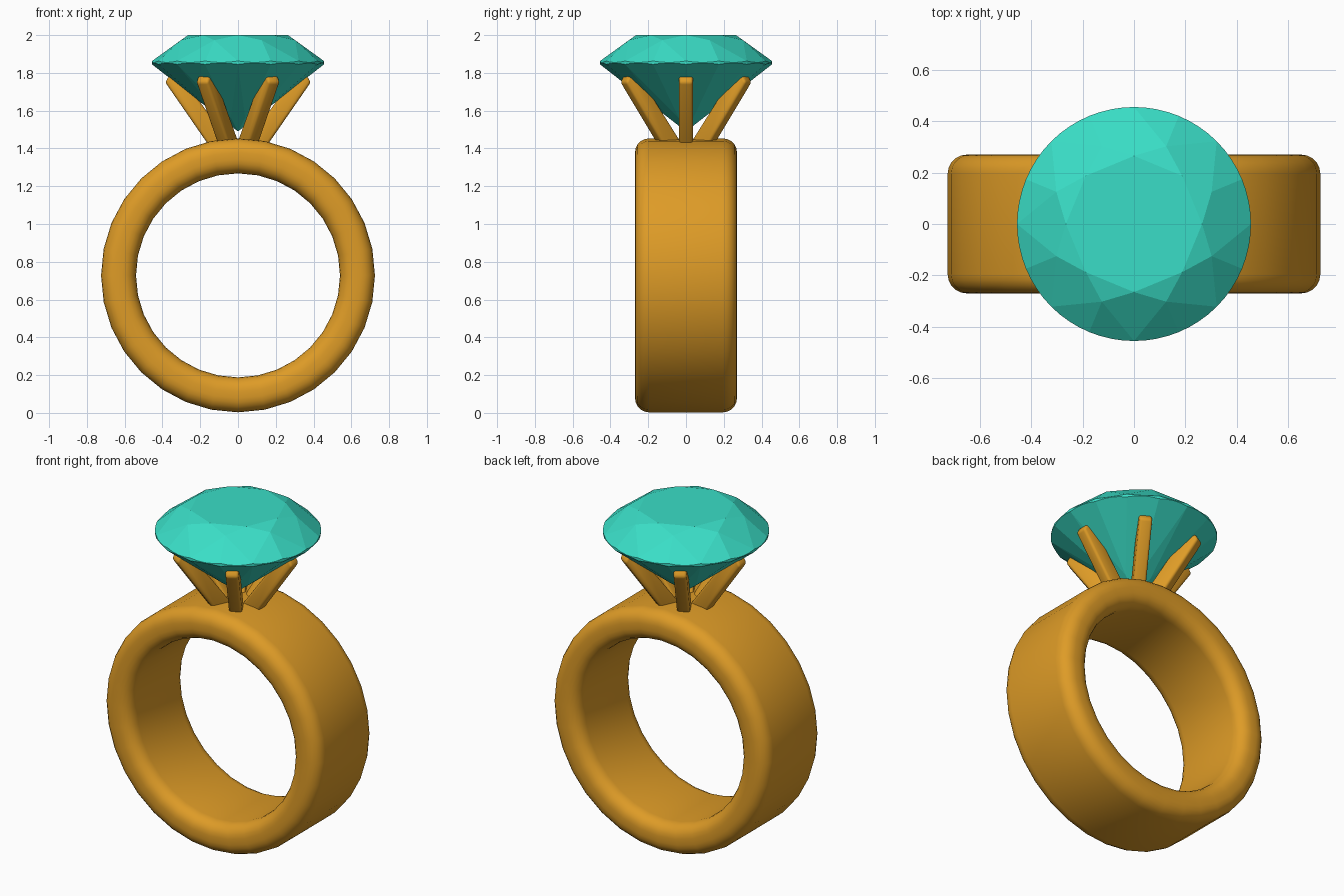
import bpy, bmesh, math
from mathutils import Vector, Matrix

cube = bpy.data.objects.get("Cube")
if cube:
    bpy.data.objects.remove(cube, do_unlink=True)


def material(name, color):
    m = bpy.data.materials.new(name)
    m.use_nodes = True
    m.diffuse_color = color
    m.node_tree.nodes["Principled BSDF"].inputs["Base Color"].default_value = color
    return m


gold = material("gold", (0.73, 0.33, 0.02, 1))
teal = material("teal gem", (0.042, 0.73, 0.57, 1))


def finish(bm, name, mat, smooth):
    bmesh.ops.recalc_face_normals(bm, faces=bm.faces[:])
    mesh = bpy.data.meshes.new(name)
    bm.to_mesh(mesh)
    bm.free()
    mesh.materials.append(mat)
    obj = bpy.data.objects.new(name, mesh)
    bpy.context.collection.objects.link(obj)
    if smooth:
        bpy.ops.object.select_all(action='DESELECT')
        obj.select_set(True)
        bpy.context.view_layer.objects.active = obj
        bpy.ops.object.shade_smooth_by_angle(angle=math.radians(40))
    return obj


def polar(radius, degrees, z):
    a = math.radians(degrees)
    return Vector((radius * math.cos(a), radius * math.sin(a), z))


# Band: rounded rectangle spun around the finger axis
OUTER, INNER, HALF, ROUND = 0.725, 0.54, 0.27, 0.075
STEPS = 32
bm = bmesh.new()
profile = []
corners = [(HALF, OUTER, 0), (-HALF, OUTER, 90), (-HALF, INNER, 180), (HALF, INNER, 270)]
for y, r, start in corners:
    cy = y - math.copysign(ROUND, y)
    cr = r - ROUND if r == OUTER else r + ROUND
    for i in range(6):
        a = math.radians(start + i * 18)
        profile.append(bm.verts.new((0, cy + ROUND * math.cos(a), cr + ROUND * math.sin(a))))
edges = [bm.edges.new((profile[i - 1], profile[i])) for i in range(len(profile))]
bmesh.ops.spin(bm, geom=profile + edges, axis=(0, 1, 0), cent=(0, 0, 0),
               angle=math.tau, steps=STEPS, use_merge=True)
bmesh.ops.remove_doubles(bm, verts=bm.verts[:], dist=0.0005)
bmesh.ops.translate(bm, verts=bm.verts[:], vec=(0, 0, OUTER + 0.003))
finish(bm, "band", gold, True)

# Gem: a round blank cut by the facet planes of a brilliant
TOP, CULET, GIRDLE = 2.0, 1.49, 0.455
HIGH, LOW, TABLE = 1.863, 1.845, 0.265
bm = bmesh.new()
bmesh.ops.create_cone(bm, cap_ends=True, segments=64, radius1=GIRDLE, radius2=GIRDLE,
                      depth=TOP - 1.4, matrix=Matrix.Translation((0, 0, (TOP + 1.4) / 2)))


def cut(p, q, r):
    """Slice the blank along the plane of three points and cap the slice."""
    n = (q - p).cross(r - p).normalized()
    if n.dot(p - Vector((0, 0, 1.8))) < 0:
        n.negate()
    res = bmesh.ops.bisect_plane(bm, geom=bm.verts[:] + bm.edges[:] + bm.faces[:],
                                 dist=1e-5, plane_co=p, plane_no=n, clear_outer=True)
    rim = [e for e in res["geom_cut"] if isinstance(e, bmesh.types.BMEdge) and e.is_boundary]
    if len(rim) > 2:
        bmesh.ops.edgeloop_fill(bm, edges=rim)


star_r, lower_r = 0.327, 0.1
slope = (TOP - HIGH) / (GIRDLE - TABLE)
c = math.cos(math.radians(22.5))
star_z = TOP - (star_r * c - TABLE) * slope
lower_z = CULET + lower_r * c * (LOW - CULET) / GIRDLE
side = Vector((0, 0, 0.1))
for k in range(8):
    a = k * 45
    tip, base = polar(GIRDLE, a, HIGH), polar(GIRDLE, a, LOW)
    across = polar(0.1, a + 90, 0)
    # crown and pavilion main facets
    cut(tip, polar(TABLE, a, TOP), tip + across)
    cut(base, Vector((0, 0, CULET)), base + across)
for k in range(8):
    a = k * 45
    # star facet
    cut(polar(TABLE, a, TOP), polar(TABLE, a + 45, TOP), polar(star_r, a + 22.5, star_z))
    # paired facets beside the girdle
    for b in (a, a + 45):
        m = a + 22.5
        cut(polar(GIRDLE, b, HIGH), polar(GIRDLE, m, HIGH), polar(star_r, m, star_z))
        cut(polar(GIRDLE, b, LOW), polar(GIRDLE, m, LOW), polar(lower_r, m, lower_z))
finish(bm, "gem", teal, False)

# Prongs: six leaning claws holding the gem
PRONG = [(0.03, 1.41), (0.15, 1.41), (0.385, 1.75), (0.365, 1.785), (0.335, 1.785), (0.24, 1.7)]
WIDTH = 0.072
for k in range(6):
    bm = bmesh.new()
    face = bm.faces.new([bm.verts.new((r, -WIDTH / 2, z)) for r, z in PRONG])
    ext = bmesh.ops.extrude_face_region(bm, geom=[face])
    bmesh.ops.translate(bm, vec=(0, WIDTH, 0),
                        verts=[v for v in ext["geom"] if isinstance(v, bmesh.types.BMVert)])
    bmesh.ops.recalc_face_normals(bm, faces=bm.faces[:])
    bmesh.ops.bevel(bm, geom=bm.edges[:], offset=0.014, segments=3, profile=0.5, affect='EDGES')
    bmesh.ops.rotate(bm, verts=bm.verts[:], cent=(0, 0, 0),
                     matrix=Matrix.Rotation(math.radians(60 * k), 3, 'Z'))
    finish(bm, f"prong_{k + 1}", gold, True)
